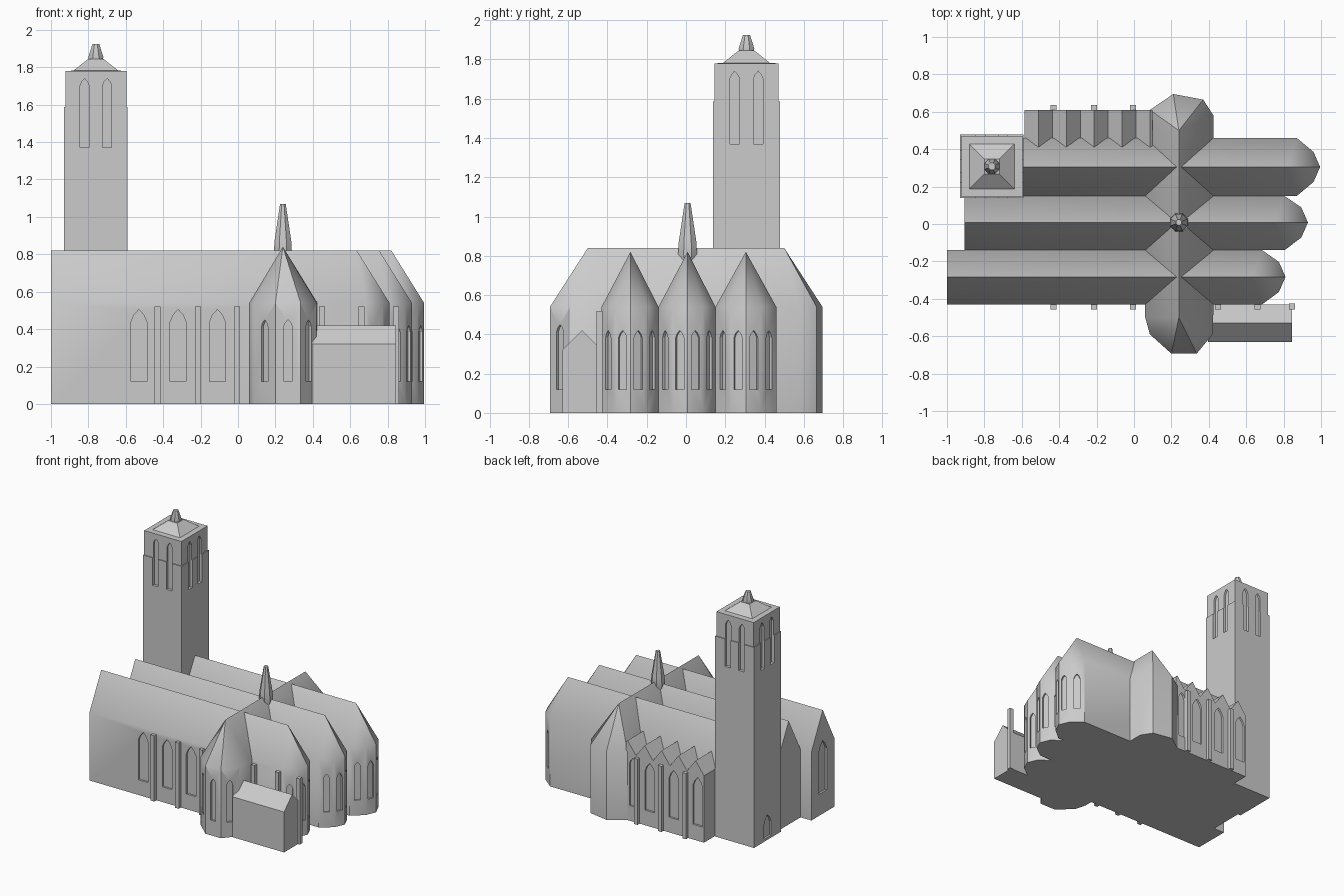
import bpy, bmesh, math
from mathutils import Vector

if "Cube" in bpy.data.objects:
    bpy.data.objects.remove(bpy.data.objects["Cube"])

stone = bpy.data.materials.new("grey_stone")
stone.diffuse_color = (0.6, 0.6, 0.6, 1)
stone.use_nodes = True
stone.node_tree.nodes["Principled BSDF"].inputs["Base Color"].default_value = stone.diffuse_color
EAVE = 0.54


def mesh_from(name, verts, faces):
    bm = bmesh.new()
    vs = [bm.verts.new(v) for v in verts]
    for f in faces:
        bm.faces.new([vs[i] for i in f])
    bmesh.ops.recalc_face_normals(bm, faces=bm.faces)
    bmesh.ops.dissolve_limit(bm, angle_limit=0.005, verts=bm.verts, edges=bm.edges)
    me = bpy.data.meshes.new(name)
    bm.to_mesh(me)
    bm.free()
    return me


def add(name, me, angle=35):
    ob = bpy.data.objects.new(name, me)
    bpy.context.collection.objects.link(ob)
    me.materials.clear()
    me.materials.append(stone)
    bpy.ops.object.select_all(action='DESELECT')
    ob.select_set(True)
    bpy.context.view_layer.objects.active = ob
    bpy.ops.object.shade_smooth_by_angle(angle=math.radians(angle))
    return ob


def lancet(x, y, nx, ny, w, z0, z1, depth=0.015):
    """Pointed-arch prism sunk into a wall at (x, y) with outward normal (nx, ny)."""
    n = Vector((nx, ny, 0)).normalized()
    t = Vector((-n.y, n.x, 0))
    h, s = w / 2, z1 - 0.8 * w
    prof = [(-h, z0), (h, z0), (h, s), (h * 0.62, s + 0.45 * w), (0, z1),
            (-h * 0.62, s + 0.45 * w), (-h, s)]
    c = Vector((x, y, 0))
    return [[c + n * d + t * u + Vector((0, 0, z)) for u, z in prof]
            for d in (-depth, 0.04)]


def prism_faces(n, o=0):
    return ([tuple(o + i for i in range(n)), tuple(o + n + i for i in range(n))] +
            [(o + i, o + (i + 1) % n, o + n + (i + 1) % n, o + n + i) for i in range(n)])


def cut(ob, windows):
    verts, faces = [], []
    for a, b in windows:
        faces += prism_faces(len(a), len(verts))
        verts += a + b
    cutter = bpy.data.objects.new("window_cutter", mesh_from("window_cutter", verts, faces))
    cutter.data.materials.append(stone)
    bpy.context.collection.objects.link(cutter)
    cutter.hide_render = True
    m = ob.modifiers.new("windows", 'BOOLEAN')
    m.operation, m.solver, m.object = 'DIFFERENCE', 'EXACT', cutter
    bpy.context.view_layer.objects.active = ob
    bpy.ops.object.modifier_apply(modifier=m.name)
    bpy.data.objects.remove(cutter)


def hall(name, foot, a, b):
    """Walls on a footprint plus a roof to ridge ends a and b (nearest one per corner)."""
    n = len(foot)
    verts = [(x, y, 0) for x, y in foot] + [(x, y, EAVE) for x, y in foot] + [a, b]
    near = [min((0, 1), key=lambda k: (Vector((a, b)[k][:2]) - Vector(p)).length) + 2 * n
            for p in foot]
    faces = [tuple(range(n))]
    for i in range(n):
        j = (i + 1) % n
        faces.append((i, j, n + j, n + i))
        roof = (n + i, n + j, near[j])
        faces.append(roof if near[i] == near[j] else roof + (near[i],))
    return add(name, mesh_from(name, verts, faces))


def facet_window(p, q, w, z0, z1):
    return lancet((p[0] + q[0]) / 2, (p[1] + q[1]) / 2, q[1] - p[1], p[0] - q[0], w, z0, z1)


def extrude(name, prof, axis, lo, hi):
    """Profile of (u, z) swept along x or y."""
    pt = (lambda u, z, d: (d, u, z)) if axis == 'x' else (lambda u, z, d: (u, d, z))
    verts = [pt(u, z, d) for d in (lo, hi) for u, z in prof]
    return add(name, mesh_from(name, verts, prism_faces(len(prof))))


def loft(name, cx, cy, rings, n):
    """Stack of regular rings given as (half width, z)."""
    k = 1 / math.cos(math.pi / n)
    verts = [(cx + r * k * math.cos((i + .5) * math.tau / n),
              cy + r * k * math.sin((i + .5) * math.tau / n), z)
             for r, z in rings for i in range(n)]
    last = (len(rings) - 1) * n
    faces = [tuple(range(n)), tuple(last + i for i in range(n))]
    for s in range(0, last, n):
        faces += [(s + i, s + (i + 1) % n, s + n + (i + 1) % n, s + n + i) for i in range(n)]
    return add(name, mesh_from(name, verts, faces), 30)


def box(name, x0, x1, y0, y1, z1):
    return extrude(name, [(x0, 0), (x1, 0), (x1, z1), (x0, z1)], 'y', y0, y1)


# Three parallel naves, each with a four-sided apse at the east end
for name, x0, tip, y0, y1, ridge in (("south_nave", -1.0, 0.81, -0.43, -0.14, -0.283),
                                     ("middle_nave", -0.905, 0.93, -0.14, 0.15, 0.008),
                                     ("north_nave", -0.62, 0.995, 0.15, 0.46, 0.305)):
    s, m = tip - 0.125, tip - 0.035
    foot = [(x0, y0), (s, y0), (m, ridge - 0.08), (tip, ridge),
            (m, ridge + 0.08), (s, y1), (x0, y1)]
    nave = hall(name, foot, (x0, ridge, 0.82), (tip - 0.175, ridge, 0.82))
    wins = [facet_window(foot[i], foot[i + 1], 0.045, 0.12, 0.42) for i in range(1, 5)]
    if name == "south_nave":
        wins += [lancet(x, y0, 0, -1, 0.085, 0.12, 0.505) for x in (-0.53, -0.32, -0.11)]
        wins.append(lancet(x0, ridge, -1, 0, 0.1, 0.17, 0.58))
    cut(nave, wins)

# Transept with polygonal ends
foot = [(0.06, -0.50), (0.085, -0.59), (0.2, -0.693), (0.335, -0.693), (0.42, -0.59),
        (0.425, -0.45), (0.425, 0.58), (0.37, 0.665), (0.21, 0.695), (0.085, 0.61),
        (0.06, 0.5)]
transept = hall("transept", foot, (0.24, -0.5, 0.84), (0.24, 0.5, 0.84))
cut(transept, [facet_window(foot[i], foot[i + 1], 0.045, 0.12, 0.45) for i in (1, 2, 3)])

# North chapels under a row of small gables
prof = [(0.1, 0), (-0.585, 0)]
for i in range(5):
    prof += [(-0.585 + 0.149 * i, 0.53), (-0.511 + 0.149 * i, 0.63)]
prof.append((0.1, 0.615))
chapels = extrude("north_chapels", prof, 'y', 0.3, 0.61)
cut(chapels, [lancet(x, 0.61, 0, 1, 0.085, 0.12, 0.5) for x in (-0.53, -0.32, -0.11)] +
    [lancet(0.04, 0.61, 0, 1, 0.06, 0.12, 0.5)])

# Buttresses
for x in (-0.43, -0.215, -0.005):
    box("south_buttress", x - 0.016, x + 0.016, -0.457, -0.42, 0.52)
    box("north_buttress", x - 0.016, x + 0.016, 0.6, 0.637, 0.52)
for x in (0.45, 0.66, 0.845):
    box("choir_buttress", x - 0.016, x + 0.016, -0.457, -0.425, 0.52)

# Low gabled annex
extrude("annex", [(-0.63, 0), (-0.43, 0), (-0.43, 0.32), (-0.53, 0.42), (-0.63, 0.32)],
        'x', 0.395, 0.845)

# Bell tower with paired lancets on each side and a west door
tx, ty = -0.76, 0.308
tower = loft("bell_tower", tx, ty, [(0.17, 0), (0.17, 1.587), (0.163, 1.587), (0.163, 1.78),
                                    (0.12, 1.782), (0.04, 1.845)], 4)
wins = [lancet(tx - 0.17, ty, -1, 0, 0.09, 0.02, 0.2)]
for nx, ny in ((1, 0), (-1, 0), (0, 1), (0, -1)):
    for s in (-0.06, 0.06):
        wins.append(lancet(tx + nx * 0.163 - ny * s, ty + ny * 0.163 + nx * s,
                           nx, ny, 0.048, 1.37, 1.74))
cut(tower, wins)
loft("tower_lantern", tx, ty, [(0.035, 1.83), (0.04, 1.855), (0.018, 1.925)], 8)

# Crossing spire
loft("crossing_spire", 0.24, 0.008, [(0.035, 0.74), (0.048, 0.81), (0.045, 0.87),
                                     (0.015, 1.07)], 8)
